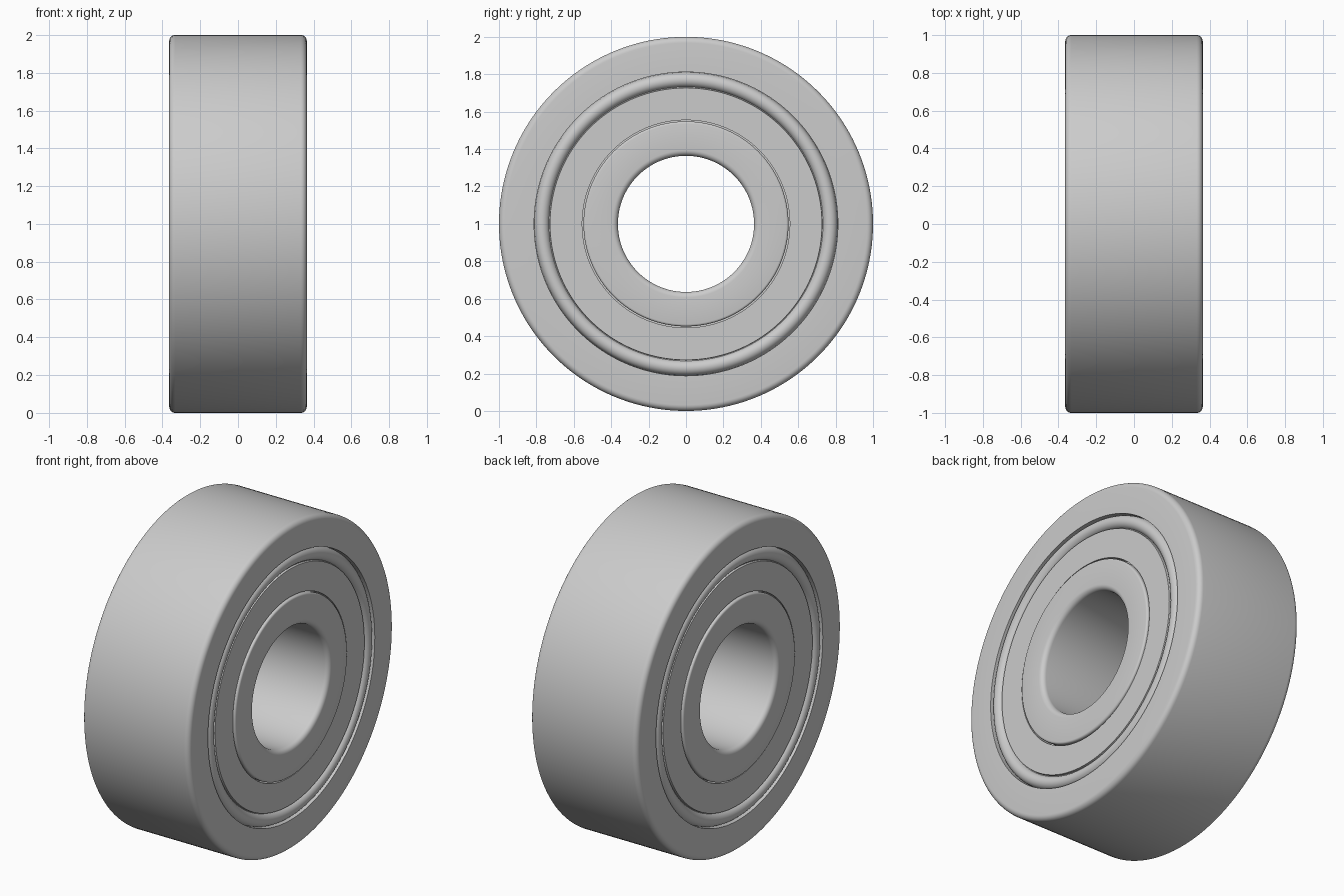
import bpy
import bmesh
import math

if "Cube" in bpy.data.objects:
    bpy.data.objects.remove(bpy.data.objects["Cube"])

SEGMENTS = 160
HALF_WIDTH = 0.364
CENTRE_Z = 1.0


def arc(x, r, radius, start, end, steps=6):
    """Points on an arc in the (x, r) plane, angles in degrees."""
    pts = []
    for i in range(steps + 1):
        a = math.radians(start + (end - start) * i / steps)
        pts.append((x + radius * math.cos(a), r + radius * math.sin(a)))
    return pts


def mirrored(half):
    """Close a right-hand half profile with its mirror image across x = 0."""
    return half + [(-x, r) for x, r in reversed(half)]


def revolve(name, profile):
    """Spin a closed (x, r) profile around the bearing axis."""
    bm = bmesh.new()
    rings = []
    for s in range(SEGMENTS):
        a = 2 * math.pi * s / SEGMENTS
        rings.append([bm.verts.new((x, r * math.cos(a), r * math.sin(a)))
                      for x, r in profile])
    n = len(profile)
    for s in range(SEGMENTS):
        a, b = rings[s], rings[(s + 1) % SEGMENTS]
        for i in range(n):
            j = (i + 1) % n
            bm.faces.new((a[i], a[j], b[j], b[i]))
    bmesh.ops.recalc_face_normals(bm, faces=bm.faces)
    mesh = bpy.data.meshes.new(name)
    bm.to_mesh(mesh)
    bm.free()
    obj = bpy.data.objects.new(name, mesh)
    obj.location.z = CENTRE_Z
    bpy.context.collection.objects.link(obj)
    bpy.ops.object.select_all(action='DESELECT')
    obj.select_set(True)
    bpy.context.view_layer.objects.active = obj
    bpy.ops.object.shade_smooth_by_angle(angle=math.radians(35))
    return obj


# Outer race: rounded outside corners, sharp inner lip
F = 0.032
revolve("outer_race", mirrored(
    [(HALF_WIDTH - 0.08, 0.812), (HALF_WIDTH, 0.812)]
    + arc(HALF_WIDTH - F, 1 - F, F, 0, 90)))

# Inner race: rounded bore corners and a small rounded outer edge
B, E = 0.03, 0.012
revolve("inner_race", mirrored(
    arc(HALF_WIDTH - B, 0.364 + B, B, 270, 360)
    + arc(HALF_WIDTH - E, 0.548 - E, E, 0, 90, 4)))

# Shields: flat annulus with a rolled bead around the rim
for side, name in ((1, "right_shield"), (-1, "left_shield")):
    shield = ([(0.27, 0.555), (0.353, 0.555), (0.353, 0.727), (0.340, 0.729)]
              + arc(0.326, 0.770, 0.040, -70, 90, 14)
              + [(0.31, 0.813), (0.27, 0.813)])
    revolve(name, [(side * x, r) for x, r in shield])

# Inner cage ring closing the gap behind the shields
revolve("cage_ring", mirrored([(0.29, 0.54), (0.29, 0.82)]))
